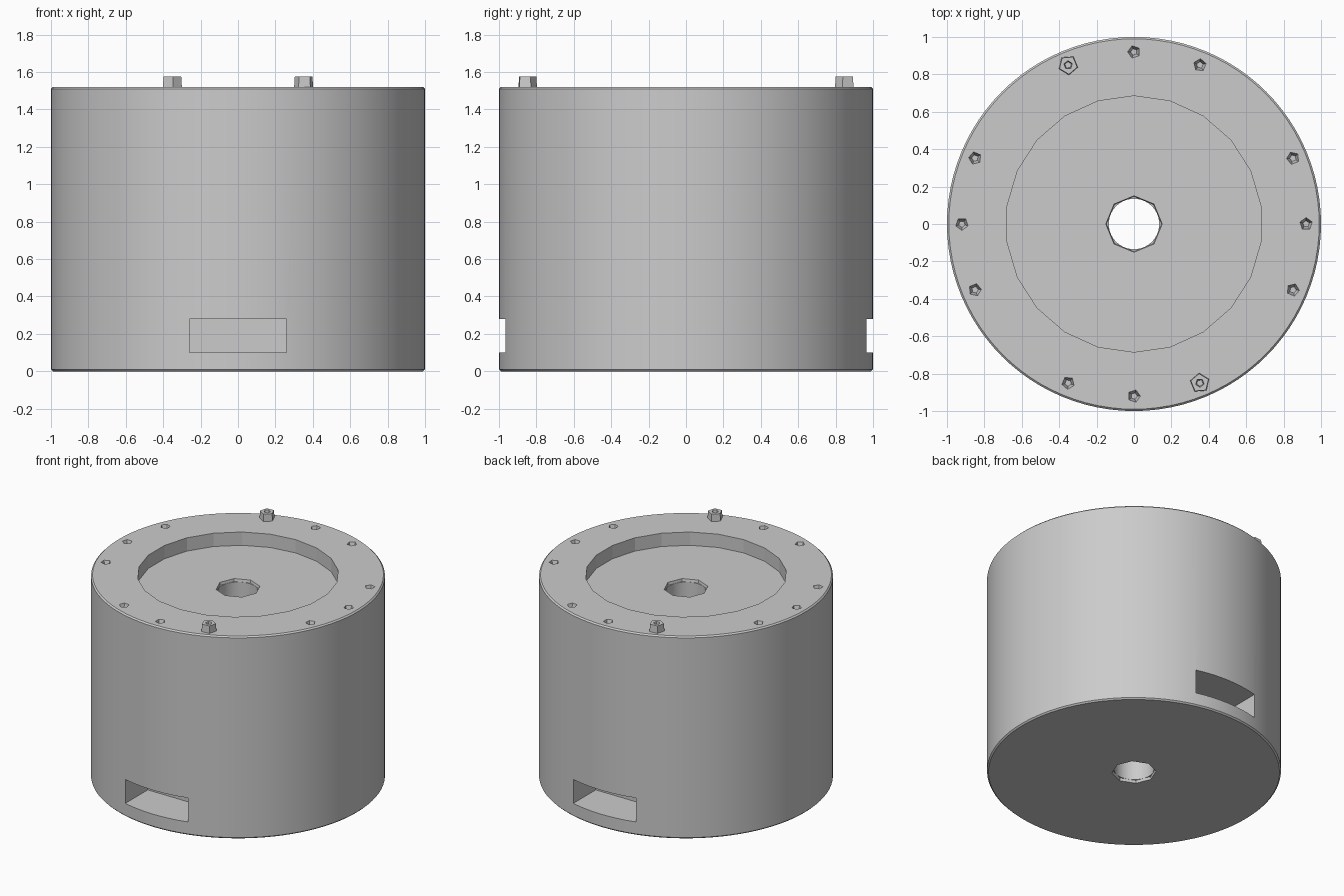
import bpy, bmesh
from math import radians, sin, cos

default = bpy.data.objects.get("Cube")
if default:
    bpy.data.objects.remove(default, do_unlink=True)

grey = bpy.data.materials.new("plain grey")
grey.use_nodes = True
grey.diffuse_color = (0.6, 0.6, 0.6, 1)
grey.node_tree.nodes["Principled BSDF"].inputs["Base Color"].default_value = (0.6, 0.6, 0.6, 1)

TOP = 1.52
FLOOR = 1.42
PIN_RING = 0.92


def cone(name, sides, r_low, r_high, z_low, z_high, x=0, y=0, turn=0):
    bpy.ops.mesh.primitive_cone_add(
        vertices=sides, radius1=r_low, radius2=r_high, depth=z_high - z_low,
        location=(x, y, (z_low + z_high) / 2), rotation=(0, 0, turn))
    ob = bpy.context.object
    ob.name = name
    ob.data.materials.append(grey)
    return ob


def cut(target, tool):
    mod = target.modifiers.new("cut", "BOOLEAN")
    mod.operation = "DIFFERENCE"
    mod.solver = "EXACT"
    mod.object = tool
    bpy.context.view_layer.objects.active = target
    bpy.ops.object.modifier_apply(modifier=mod.name)
    bpy.data.objects.remove(tool, do_unlink=True)


# Round body with finely bevelled rims
body = cone("body", 96, 1, 1, 0, TOP)
bevel = body.modifiers.new("rim", "BEVEL")
bevel.width = 0.01
bevel.limit_method = "ANGLE"
bevel.angle_limit = radians(60)
bpy.ops.object.modifier_apply(modifier=bevel.name)

# Faceted round recess, central bore and its countersinks
cut(body, cone("recess", 22, 0.685, 0.685, FLOOR, TOP + 0.1))
cut(body, cone("bore", 40, 0.135, 0.135, -0.1, TOP))
cut(body, cone("upper_countersink", 8, 0.147, 0.155, FLOOR - 0.02, FLOOR + 0.02))
cut(body, cone("lower_countersink", 8, 0.155, 0.147, -0.02, 0.02))

# Rectangular slots at the front and back
for side in (-1, 1):
    bpy.ops.mesh.primitive_cube_add(size=1, location=(0, side * 0.9, 0.19))
    slot = bpy.context.object
    slot.scale = (0.52, 0.4, 0.18)
    bpy.context.view_layer.update()
    slot.data.materials.append(grey)
    cut(body, slot)

# Ring of small pits, with two raised pins on opposite sides
for quarter in range(4):
    for step in (-22.5, 0, 22.5):
        deg = quarter * 90 + step
        a = radians(deg)
        x, y = PIN_RING * cos(a), PIN_RING * sin(a)
        if deg in (112.5, 292.5):
            pin = cone("pin", 5, 0.054, 0.05, TOP - 0.01, 1.575, x, y, a)
            cut(pin, cone("pin_socket", 5, 0.018, 0.028, 1.545, 1.6, x, y, a + 0.6))
        else:
            cut(body, cone("pit", 5, 0.018, 0.035, TOP - 0.05, TOP + 0.002, x, y, a))

# Smooth the curved wall, keep every corner crisp
bpy.ops.object.select_all(action="DESELECT")
body.select_set(True)
bpy.context.view_layer.objects.active = body
bpy.ops.object.shade_smooth_by_angle(angle=radians(12))
